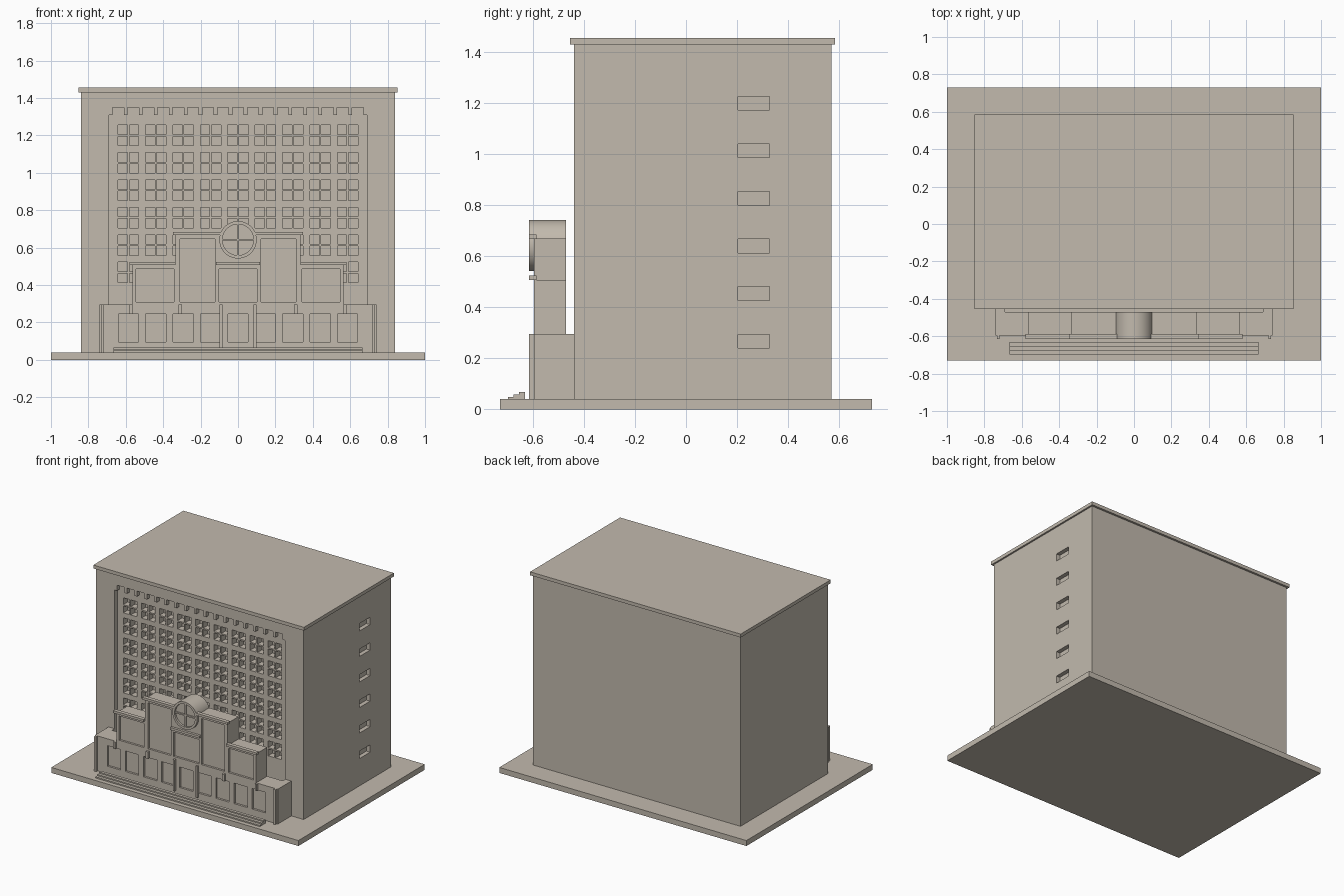
import bpy, bmesh, math

if "Cube" in bpy.data.objects:
    bpy.data.objects.remove(bpy.data.objects["Cube"])

stone = bpy.data.materials.new("warm_stone")
stone.diffuse_color = (0.54, 0.49, 0.42, 1)
stone.use_nodes = True
stone.node_tree.nodes["Principled BSDF"].inputs["Base Color"].default_value = stone.diffuse_color


def finish(name, bm):
    bmesh.ops.recalc_face_normals(bm, faces=bm.faces[:])
    me = bpy.data.meshes.new(name)
    bm.to_mesh(me)
    bm.free()
    me.materials.append(stone)
    ob = bpy.data.objects.new(name, me)
    bpy.context.collection.objects.link(ob)
    return ob


def extrude_profile(bm, pts, y0, y1):
    """Extrude an (x, z) outline along y."""
    f = bm.faces.new([bm.verts.new((x, y0, z)) for x, z in pts])
    r = bmesh.ops.extrude_face_region(bm, geom=[f])
    vs = [v for v in r["geom"] if isinstance(v, bmesh.types.BMVert)]
    bmesh.ops.translate(bm, verts=vs, vec=(0, y1 - y0, 0))


def boxes(name, items):
    """One object from (x0, x1, y0, y1, z0, z1) boxes."""
    bm = bmesh.new()
    for x0, x1, y0, y1, z0, z1 in items:
        extrude_profile(bm, [(x0, z0), (x1, z0), (x1, z1), (x0, z1)], y0, y1)
    return finish(name, bm)


def profile(name, pts, y0, y1):
    bm = bmesh.new()
    extrude_profile(bm, pts, y0, y1)
    return finish(name, bm)


def cut(ob, cutter):
    """Subtract the cutter, bake the result and remove the cutter."""
    cutter.hide_render = True
    m = ob.modifiers.new("cut", "BOOLEAN")
    m.operation, m.solver, m.object = "DIFFERENCE", "EXACT", cutter
    dg = bpy.context.evaluated_depsgraph_get()
    me = bpy.data.meshes.new_from_object(ob.evaluated_get(dg))
    ob.modifiers.clear()
    ob.data = me
    bpy.data.objects.remove(cutter)


def both(items):
    """Add the mirror image across x = 0."""
    return items + [(-b[1], -b[0]) + tuple(b[2:]) for b in items]


# Ground slab, main block and roof
boxes("ground_slab", [(-1, 1, -0.73, 0.73, 0, 0.04)])
tower = boxes("main_block", [(-0.84, 0.84, -0.44, 0.57, 0.04, 1.43)])
boxes("roof_slab", [(-0.852, 0.852, -0.455, 0.585, 1.43, 1.455)])

# Recessed facade with a toothed top edge
RECESS = -0.41
outline = [(-0.69, 0.045), (0.69, 0.045), (0.69, 1.31)]
for i in range(17):
    c = 0.64 - 0.08 * i
    outline += [(c + 0.03, 1.31), (c + 0.03, 1.35), (c - 0.03, 1.35), (c - 0.03, 1.31)]
outline.append((-0.69, 1.31))
cut(tower, profile("recess_cutter", outline, -0.5, RECESS))

# Four-pane windows on the front
panes = []
for col in range(10):
    for row in range(6):
        cx, cz = (col - 4.5) * 0.1305, 1.2 - row * 0.1465
        for sx in (-1, 1):
            for sz in (-1, 1):
                px, pz = cx + sx * 0.0305, cz + sz * 0.031
                panes.append((px - 0.025, px + 0.025, -0.5, RECESS + 0.05,
                              pz - 0.025, pz + 0.025))
# keep the columns on the wider spacing: nine bays centred on x = 0
panes = []
for col in range(-4, 5):
    for row in range(6):
        cx, cz = col * 0.1465, 1.2 - row * 0.1465
        for sx in (-1, 1):
            for sz in (-1, 1):
                px, pz = cx + sx * 0.03, cz + sz * 0.03
                panes.append((px - 0.025, px + 0.025, -0.5, RECESS + 0.05,
                              pz - 0.025, pz + 0.025))
cut(tower, boxes("pane_cutter", panes))

# Windows on the right side only
cut(tower, boxes("side_window_cutter", [
    (0.81, 0.9, 0.203, 0.327, 0.24 + i * 0.1866, 0.294 + i * 0.1866) for i in range(6)]))

# Stepped entrance block
FRONT, BACK = -0.597, -0.47
half = [(0.74, 0.04), (0.74, 0.295), (0.565, 0.295), (0.565, 0.507), (0.335, 0.507), (0.335, 0.67)]
entrance = profile("entrance_block", half + [(-x, z) for x, z in reversed(half)], FRONT, BACK)
boxes("entrance_returns", both([(0.69, 0.74, BACK, -0.44, 0.04, 0.295)]))

# Recessed entrance panels and ground floor openings
panels = both([(0.342, 0.545, -0.7, FRONT + 0.015, 0.31, 0.487),
               (0.123, 0.31, -0.7, FRONT + 0.015, 0.31, 0.647)])
panels.append((-0.102, 0.102, -0.7, FRONT + 0.015, 0.31, 0.487))
panels += [(i * 0.1465 - 0.054, i * 0.1465 + 0.054, -0.7, FRONT + 0.015, 0.095, 0.245)
           for i in range(-4, 5)]
cut(entrance, boxes("panel_cutter", panels))

# Cornices, pilasters and end fins
boxes("cornices", both([(0.335, 0.58, -0.615, -0.587, 0.507, 0.524),
                        (0.09, 0.347, -0.615, -0.587, 0.668, 0.685)])
      + [(-0.118, 0.118, -0.615, -0.587, 0.507, 0.524)])
boxes("pilasters", both([(0.084, 0.098, -0.613, -0.59, 0.065, 0.295),
                         (0.3, 0.318, -0.613, -0.59, 0.245, 0.295),
                         (0.565, 0.58, -0.613, -0.59, 0.245, 0.295)]))
boxes("end_fins", both([(0.718, 0.733, -0.615, -0.59, 0.04, 0.295)]))

# Entrance steps
boxes("steps", [(-0.665, 0.665, -0.698 + i * 0.022, -0.632, 0.04, 0.049 + i * 0.009)
                for i in range(3)])

# Round window: drum, rim and cross bars
CZ, N = 0.642, 48
circle = [(math.cos(2 * math.pi * i / N), math.sin(2 * math.pi * i / N)) for i in range(N)]
drum = profile("round_window_drum", [(0.1 * c, CZ + 0.1 * s) for c, s in circle], -0.615, BACK - 0.001)
cut(drum, profile("drum_cutter", [(0.083 * c, CZ + 0.083 * s) for c, s in circle], -0.7, -0.6))
boxes("round_window_bars", [(-0.005, 0.005, -0.61, -0.598, CZ - 0.084, CZ + 0.084),
                            (-0.084, 0.084, -0.61, -0.598, CZ - 0.005, CZ + 0.005)])
bpy.ops.object.select_all(action="DESELECT")
drum.select_set(True)
bpy.context.view_layer.objects.active = drum
bpy.ops.object.shade_smooth_by_angle(angle=math.radians(30))
